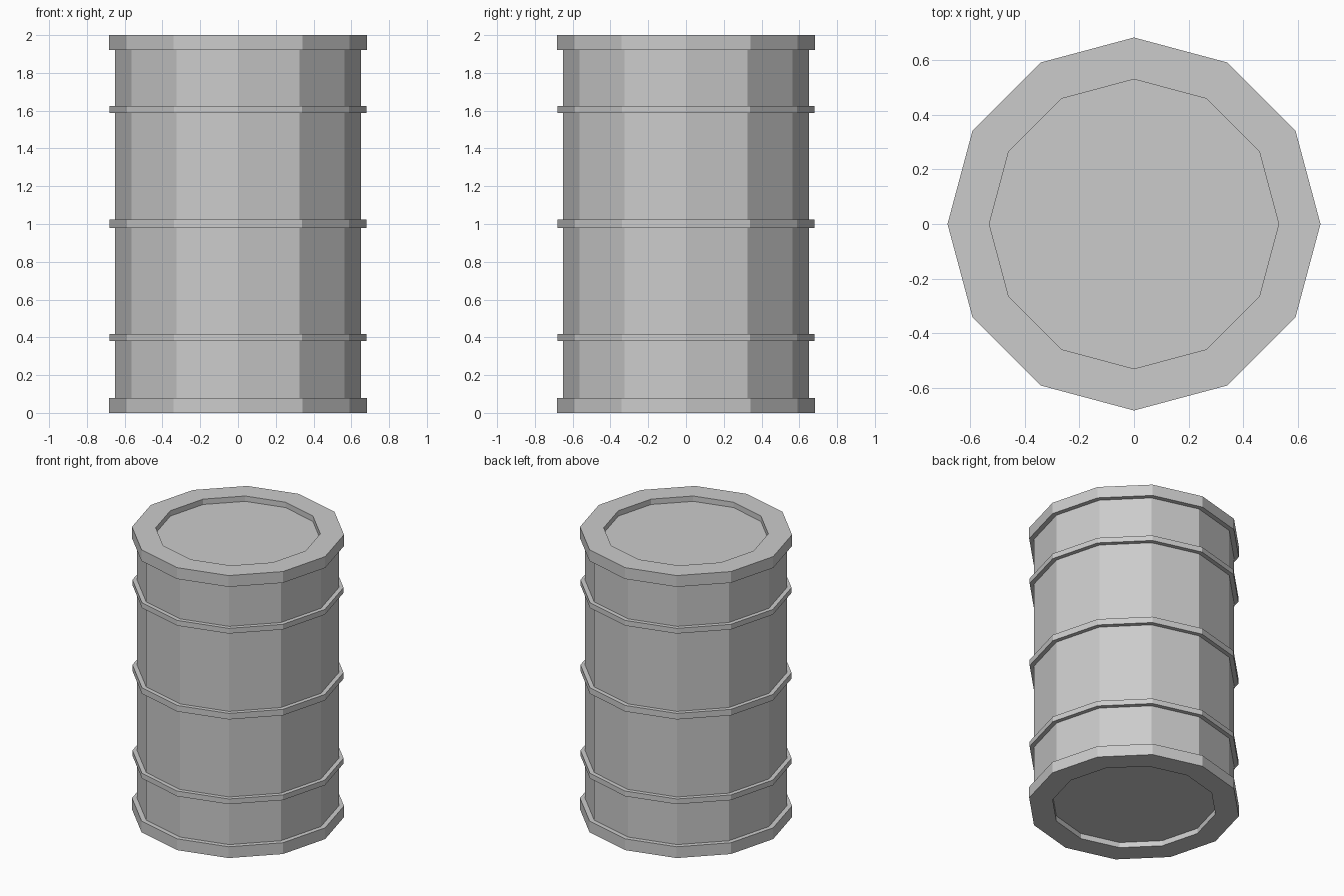
import bpy
import bmesh
from math import cos, sin, tau

if "Cube" in bpy.data.objects:
    bpy.data.objects.remove(bpy.data.objects["Cube"])

SIDES = 12
BODY_R, RIB_R, RIM_R, LID_R = 0.65, 0.68, 0.683, 0.53
HEIGHT, RIM_H, RECESS = 2.0, 0.08, 0.038


def lathe(name, profile):
    """Revolve an (r, z) profile and cap both ends with one face each."""
    bm = bmesh.new()
    rings = [[bm.verts.new((r * cos(tau * i / SIDES), r * sin(tau * i / SIDES), z))
              for i in range(SIDES)] for r, z in profile]
    for a, b in zip(rings, rings[1:]):
        for i in range(SIDES):
            j = (i + 1) % SIDES
            bm.faces.new((a[i], a[j], b[j], b[i]))
    bm.faces.new(rings[0][::-1])
    bm.faces.new(rings[-1])
    bmesh.ops.recalc_face_normals(bm, faces=bm.faces)
    mesh = bpy.data.meshes.new(name)
    bm.to_mesh(mesh)
    bm.free()
    obj = bpy.data.objects.new(name, mesh)
    bpy.context.collection.objects.link(obj)
    return obj


# Recessed base and bottom rim
profile = [(LID_R, RECESS), (LID_R, 0), (RIM_R, 0), (RIM_R, RIM_H), (BODY_R, RIM_H)]

# Rolling ribs along the body
for low, high in ((0.38, 0.417), (0.98, 1.023), (1.588, 1.625)):
    profile += [(BODY_R, low), (RIB_R, low), (RIB_R, high), (BODY_R, high)]

# Top rim and recessed lid
profile += [(BODY_R, HEIGHT - RIM_H), (RIM_R, HEIGHT - RIM_H), (RIM_R, HEIGHT),
            (LID_R, HEIGHT), (LID_R, HEIGHT - RECESS)]

lathe("drum_body", profile)
